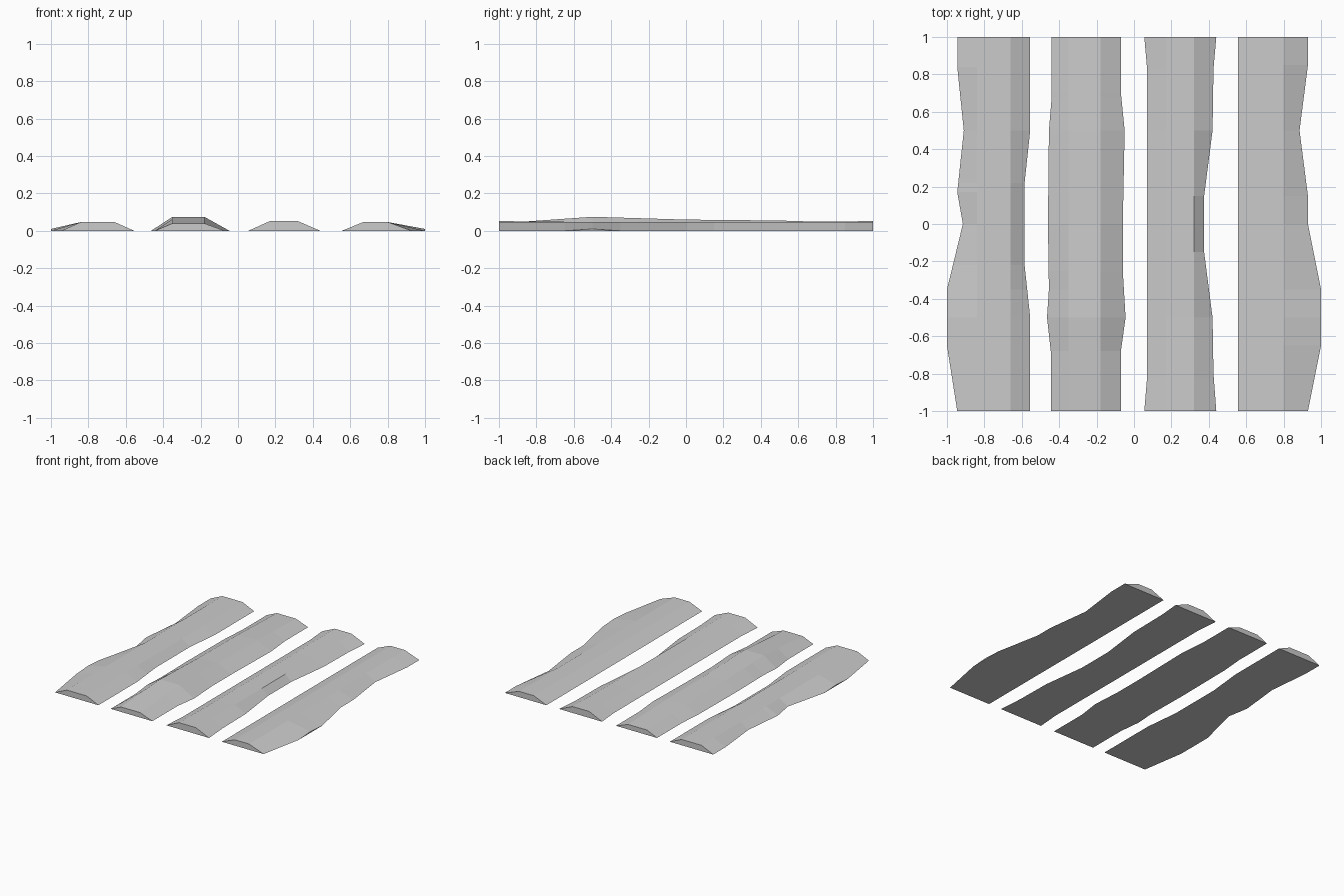
import bpy, bmesh

if "Cube" in bpy.data.objects:
    bpy.data.objects.remove(bpy.data.objects["Cube"])


def sample(path, y):
    """Linear interpolation along a list of (y, value) points."""
    for (y0, v0), (y1, v1) in zip(path, path[1:]):
        if y <= y1:
            return v0 + (v1 - v0) * (y - y0) / (y1 - y0)
    return path[-1][1]


FLAT = [(-1, 0), (1, 0)]
LIP = [(-1, 0), (-.65, 0), (-.5, .01), (-.35, 0), (1, 0)]


def soil_row(name, left, right, ridge, height, lip_l=FLAT, lip_r=FLAT):
    """Loft a flat-topped mound along y between two wavy ground edges."""
    ys = sorted({p[0] for path in (left, right, height, lip_l, lip_r) for p in path})
    bm = bmesh.new()
    rings = []
    for y in ys:
        l, r, h = sample(left, y), sample(right, y), sample(height, y)
        section = [(l, 0), (l, sample(lip_l, y)), (ridge[0], h),
                   (ridge[1], h), (r, sample(lip_r, y)), (r, 0)]
        rings.append([bm.verts.new((x, y, z)) for x, z in section])
    for a, b in zip(rings, rings[1:]):
        for i in range(6):
            j = (i + 1) % 6
            bm.faces.new((a[i], a[j], b[j], b[i]))
    bm.faces.new(rings[0])
    bm.faces.new(rings[-1])
    bmesh.ops.remove_doubles(bm, verts=bm.verts, dist=1e-5)
    bmesh.ops.recalc_face_normals(bm, faces=bm.faces)
    mesh = bpy.data.meshes.new(name)
    bm.to_mesh(mesh)
    bm.free()
    bpy.context.collection.objects.link(bpy.data.objects.new(name, mesh))


# Outer left row
soil_row("soil_row_1",
         [(-1, -.945), (-.65, -1), (-.35, -1), (0, -.915), (.17, -.945),
          (.5, -.91), (.84, -.945), (1, -.945)],
         [(-1, -.555), (-.5, -.555), (-.22, -.585), (.22, -.585), (.5, -.555), (1, -.555)],
         (-.84, -.66), [(-1, .047), (1, .047)], lip_l=LIP)

# Inner left row, with the raised hump
soil_row("soil_row_2",
         [(-1, -.445), (-.68, -.445), (-.5, -.465), (-.35, -.455), (0, -.46),
          (.5, -.455), (.68, -.44), (1, -.44)],
         [(-1, -.07), (-.68, -.07), (-.5, -.045), (-.25, -.06), (0, -.06),
          (.5, -.05), (.7, -.07), (1, -.07)],
         (-.35, -.18), [(-1, .04), (-.5, .075), (0, .06), (.5, .055), (1, .04)])

# Inner right row
soil_row("soil_row_3",
         [(-1, .055), (-.82, .07), (.83, .07), (1, .055)],
         [(-1, .44), (-.8, .425), (-.5, .42), (-.15, .375), (.15, .375),
          (.5, .42), (.83, .425), (1, .44)],
         (.17, .32), [(-1, .052), (-.5, .047), (.5, .047), (1, .052)])

# Outer right row
soil_row("soil_row_4",
         [(-1, .555), (1, .555)],
         [(-1, .93), (-.65, 1), (-.35, 1), (0, .93), (.15, .93),
          (.5, .885), (.85, .93), (1, .93)],
         (.67, .80), [(-1, .047), (1, .047)], lip_r=LIP)
